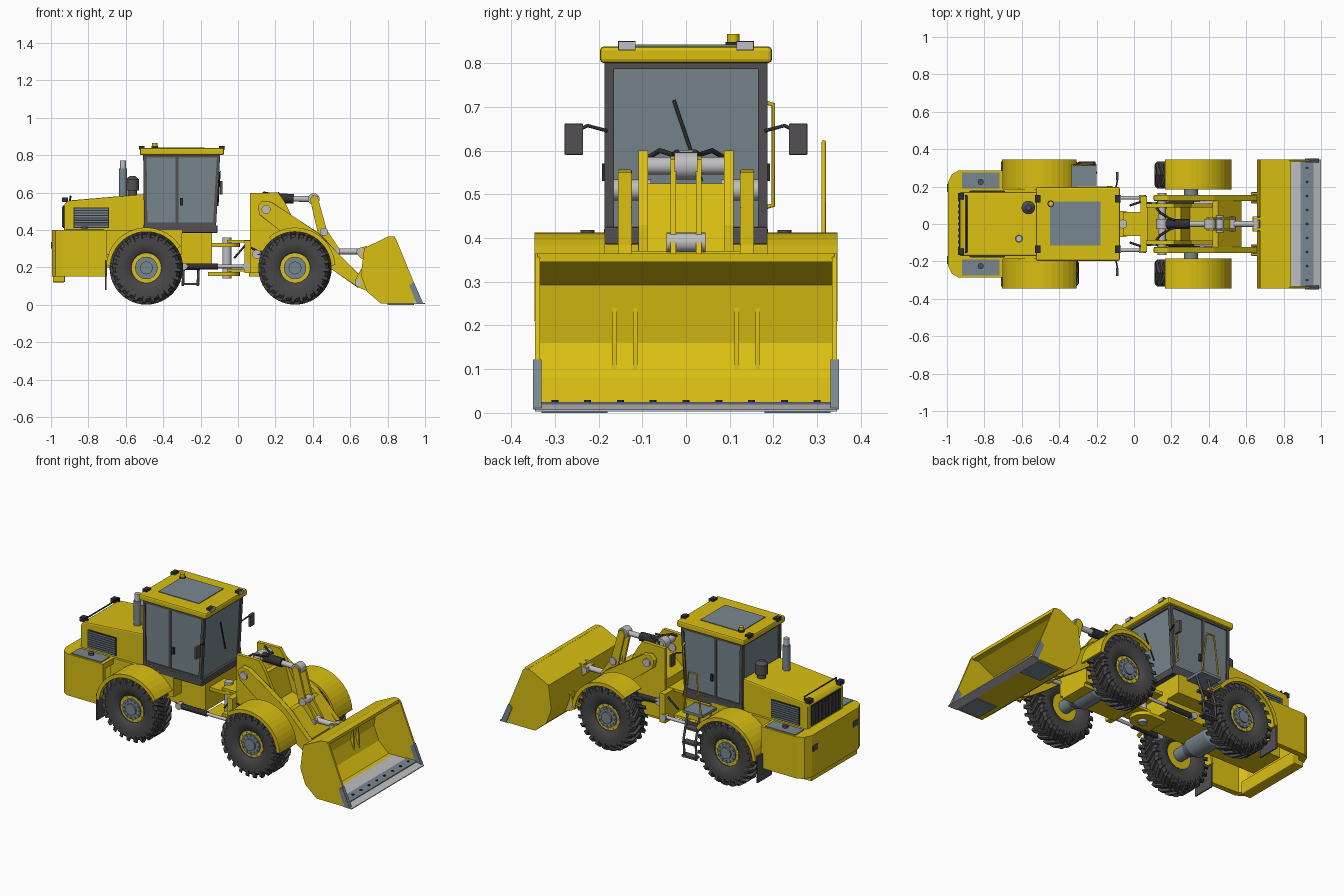
import bpy, bmesh, math
from mathutils import Vector

if "Cube" in bpy.data.objects:
    bpy.data.objects.remove(bpy.data.objects["Cube"])

def mat(name, r, g, b):
    m = bpy.data.materials.new(name)
    m.diffuse_color = (r, g, b, 1)
    m.use_nodes = True
    m.node_tree.nodes["Principled BSDF"].inputs["Base Color"].default_value = m.diffuse_color
    return m

YEL = mat("yellow_paint", 0.70, 0.52, 0.006)
TIRE = mat("tire_rubber", 0.065, 0.062, 0.065)
FRAME = mat("dark_frame", 0.085, 0.08, 0.085)
BLACK = mat("black", 0.03, 0.03, 0.033)
STEEL = mat("blue_grey_steel", 0.19, 0.245, 0.28)
GLASS = mat("glass", 0.185, 0.235, 0.265)
CHROME = mat("light_grey", 0.52, 0.52, 0.54)
S = (-1, 1)

def finish(name, bm, m, smooth=False):
    bmesh.ops.recalc_face_normals(bm, faces=bm.faces)
    me = bpy.data.meshes.new(name)
    bm.to_mesh(me); bm.free()
    me.materials.append(m)
    o = bpy.data.objects.new(name, me)
    bpy.context.collection.objects.link(o)
    if smooth:
        bpy.ops.object.select_all(action='DESELECT')
        o.select_set(True); bpy.context.view_layer.objects.active = o
        bpy.ops.object.shade_smooth_by_angle(angle=math.radians(35))
    return o

def prism(name, pts, a, b, m, bevel=0, axis='y'):
    """Extrude an (x,z) outline along y, or an (x,y) outline along z."""
    put = (lambda p, t: (p[0], t, p[1])) if axis == 'y' else (lambda p, t: (p[0], p[1], t))
    bm = bmesh.new()
    lo, hi = ([bm.verts.new(put(p, t)) for p in pts] for t in (a, b))
    bm.faces.new(lo); bm.faces.new(hi)
    for i in range(len(pts)):
        j = (i + 1) % len(pts)
        bm.faces.new((lo[i], lo[j], hi[j], hi[i]))
    if bevel:
        bmesh.ops.bevel(bm, geom=bm.edges[:], offset=bevel, segments=2, affect='EDGES', profile=0.5)
    return finish(name, bm, m)

def box(name, x0, x1, y0, y1, z0, z1, m, bevel=0):
    return prism(name, [(x0, z0), (x1, z0), (x1, z1), (x0, z1)], min(y0, y1), max(y0, y1), m, bevel)

def cyl(name, p, q, r, m, n=24, r2=None):
    p, q = Vector(p), Vector(q)
    bm = bmesh.new()
    bmesh.ops.create_cone(bm, cap_ends=True, segments=n, radius1=r, radius2=r if r2 is None else r2, depth=(q - p).length)
    rot = Vector((0, 0, 1)).rotation_difference(q - p).to_matrix()
    for v in bm.verts:
        v.co = rot @ v.co + (p + q) / 2
    return finish(name, bm, m, n > 8)

def tube(name, pts, r, m):
    c = bpy.data.curves.new(name, 'CURVE')
    c.dimensions = '3D'; c.bevel_depth = r; c.bevel_resolution = 2; c.use_fill_caps = True
    s = c.splines.new('POLY'); s.points.add(len(pts) - 1)
    for pt, co in zip(s.points, pts):
        pt.co = (*co, 1)
    c.materials.append(m)
    o = bpy.data.objects.new(name, c)
    bpy.context.collection.objects.link(o)

def lathe(name, prof, c, m, n=48):
    """Closed (radius, y) ring profile spun around the wheel axle."""
    bm = bmesh.new()
    rings = [[bm.verts.new((c[0] + r * math.cos(t), c[1] + y, c[2] + r * math.sin(t))) for r, y in prof]
             for t in (2 * math.pi * i / n for i in range(n))]
    for i in range(n):
        A, B = rings[i], rings[(i + 1) % n]
        for j in range(len(prof)):
            k = (j + 1) % len(prof)
            bm.faces.new((A[j], A[k], B[k], B[j]))
    return finish(name, bm, m, True)

def ram(name, p, q, split, r, m=BLACK):
    p, q = Vector(p), Vector(q)
    k = p.lerp(q, split)
    cyl(name + "_barrel", p, k, r, m); cyl(name + "_rod", k, q, r * 0.6, CHROME)
    for e in (p, q):
        cyl(name + "_eye", e - Vector((0, r, 0)), e + Vector((0, r, 0)), r * 1.2, CHROME)

# wheels: tire, chevron lugs, rim, hub, bolts
def wheel(cx, s):
    c = (cx, s * 0.262, 0.197)
    lathe("tire", [(0.08, -.05), (0.09, -.06), (0.13, -.068), (0.165, -.066), (0.18, -.05),
                   (0.18, .05), (0.165, .066), (0.13, .068), (0.09, .06), (0.08, .05)], c, TIRE)
    bm = bmesh.new()
    for k in range(24):
        for e in S:
            a = 2 * math.pi * (k + (0.5 if e > 0 else 0)) / 24
            v = []
            for y, da, r0, r1 in ((0, 0, .17, .196), (.055, .17, .165, .196), (.072, .2, .15, .182)):
                v.append([bm.verts.new((c[0] + r * math.cos(a + da + w), c[1] + e * y, c[2] + r * math.sin(a + da + w)))
                          for r, w in ((r0, -.06), (r0, .06), (r1, .05), (r1, -.05))])
            bm.faces.new(v[0]); bm.faces.new(v[2])
            for A, B in zip(v, v[1:]):
                for j in range(4):
                    bm.faces.new((A[j], A[(j + 1) % 4], B[(j + 1) % 4], B[j]))
    finish("tire_lugs", bm, TIRE)
    y = lambda d: c[1] + s * d
    cyl("wheel_rim", (cx, y(-.05), c[2]), (cx, y(.045), c[2]), .083, YEL, 40)
    cyl("wheel_hub", (cx, y(-.04), c[2]), (cx, y(.054), c[2]), .06, STEEL, 32)
    cyl("hub_cap", (cx, y(.05), c[2]), (cx, y(.064), c[2]), .034, STEEL)
    for k in range(12):
        t = k * math.pi / 6
        for r, d in ((.05, .059), (.071, .049)):
            px, pz = cx + r * math.cos(t), c[2] + r * math.sin(t)
            cyl("wheel_bolt", (px, y(.04), pz), (px, y(d), pz), .005, CHROME if r > .06 else STEEL, 6)

def arch(cx, a0, a1, r0=.203, r1=.216):
    ts = [math.radians(a0 + (a1 - a0) * i / 16) for i in range(17)]
    P = lambda r, t: (cx + r * math.cos(t), .197 + r * math.sin(t))
    return [P(r1, t) for t in ts] + [P(r0, t) for t in reversed(ts)]

for cx, a0, a1 in ((-0.49, 32, 176), (0.305, 4, 130)):
    cyl("axle", (cx, -.23, .197), (cx, .23, .197), .038, STEEL)
    cyl("differential", (cx, -.075, .197), (cx, .075, .197), .07, STEEL)
    for s in S:
        wheel(cx, s)
        cyl("axle_bell", (cx, s * .075, .197), (cx, s * .14, .197), .07, STEEL, 24, .038)
        prism("fender", arch(cx, a0, a1), *sorted((s * .185, s * .345)), YEL)
        prism("fender_lip", arch(cx, a0, a1, .194), *sorted((s * .339, s * .346)), YEL)

# rear body: hollow counterweight, deck, hood, chassis
plan = [(-.70, .285), (-.94, .285), (-.975, .265), (-.995, .22)]
inner = [(-.96, .21), (-.935, .25), (-.70, .26)]
U = plan + [(x, -y) for x, y in reversed(plan)] + [(x, -y) for x, y in reversed(inner)] + inner
prism("counterweight", U, .15, .385, YEL, axis='z')
box("counterweight_lower", -.99, -.925, -.22, .22, .12, .2, YEL, .006)
prism("rear_deck", plan + [(x, -y) for x, y in reversed(plan)], .365, .40, YEL, axis='z')
prism("hood", [(-.93, .39), (-.93, .535), (-.91, .557), (-.50, .592), (-.50, .39)], -.172, .172, YEL, .008)
box("rear_chassis", -.92, -.14, -.11, .11, .20, .40, YEL)
box("body_sides", -.72, -.30, -.187, .187, .27, .40, YEL)
box("rear_grille", -.936, -.92, -.14, .14, .41, .53, BLACK)
for i in range(9):
    box("rear_grille_slat", -.94, -.93, -.135 + i * .032, -.121 + i * .032, .415, .525, FRAME)
tube("hood_handle", [(-.90, -.15, .555), (-.895, -.15, .58), (-.895, .15, .58), (-.90, .15, .555)], .005, BLACK)
for s in S:
    box("side_grille", -.88, -.69, s * .168, s * .176, .41, .52, BLACK)
    for i in range(8):
        box("side_grille_slat", -.875, -.695, s * .17, s * .179, .416 + i * .013, .423 + i * .013, STEEL)
    box("deck_plate", -.92, -.72, s * .19, s * .275, .398, .405, STEEL)
    box("rear_light", -.999, -.97, s * .17, s * .215, .30, .335, FRAME)
    box("rear_work_light", -.94, -.91, s * .13, s * .165, .55, .575, BLACK)
    box("mud_flap", -.712, -.704, s * .20, s * .335, .08, .24, FRAME)
    cyl("deck_cap", (-.82, s * .225, .4), (-.82, s * .225, .418), .016, FRAME, 16)
cyl("exhaust_base", (-.615, -.078, .57), (-.615, -.078, .73), .021, STEEL)
cyl("exhaust_tip", (-.615, -.078, .73), (-.615, -.078, .772), .016, CHROME)
cyl("air_intake_neck", (-.565, .088, .57), (-.565, .088, .62), .025, FRAME)
cyl("air_intake", (-.565, .088, .61), (-.565, .088, .67), .036, FRAME)
cyl("air_intake_cap", (-.565, .088, .67), (-.565, .088, .688), .036, FRAME, 24, .015)

# cab: glass block, posts, roof, mirrors
box("cab_floor", -.505, -.11, -.187, .187, .385, .425, FRAME, .004)
prism("cab_glass", [(-.495, .42), (-.125, .42), (-.102, .805), (-.50, .805)], -.179, .179, GLASS)
for s in S:
    y0, y1 = sorted((s * .165, s * .186))
    prism("rear_post", [(-.502, .41), (-.484, .41), (-.489, .805), (-.507, .805)], y0, y1, FRAME)
    prism("front_post", [(-.135, .41), (-.118, .41), (-.095, .805), (-.112, .805)], y0, y1, FRAME)
    box("door_post", -.333, -.317, s * .17, s * .184, .42, .80, FRAME)
    box("cab_top_rail", -.50, -.10, s * .17, s * .185, .787, .805, FRAME)
    box("cab_bottom_rail", -.50, -.12, s * .17, s * .185, .42, .44, FRAME)
    box("door_handle", -.31, -.295, s * .18, s * .192, .53, .57, BLACK)
    tube("mirror_arm", [(-.10, s * .18, .645), (-.09, s * .225, .657), (-.09, s * .25, .645)], .004, BLACK)
    box("mirror", -.097, -.082, s * .235, s * .278, .59, .662, FRAME, .003)
    for x in (-.515, -.088):
        box("roof_lamp", x - .014, x + .014, s * .115, s * .155, .829, .85, BLACK)
    box("lamp_lens", -.076, -.070, s * .116, s * .154, .83, .849, CHROME)
for x0, x1, nm in ((-.507, -.485, "rear"), (-.114, -.095, "front")):
    box(nm + "_header", x0, x1, -.18, .18, .787, .805, FRAME)
box("roof", -.525, -.075, -.197, .197, .80, .838, YEL, .009)
box("roof_panel", -.45, -.18, -.115, .12, .834, .842, STEEL)
cyl("beacon_base", (-.445, .108, .835), (-.445, .108, .848), .018, BLACK)
cyl("beacon", (-.445, .108, .848), (-.445, .108, .866), .014, YEL)
tube("wiper", [(-.108, .035, .53), (-.096, -.028, .715)], .004, BLACK)

# ladder, step platform and handrails on the left side
box("step_platform", -.335, -.20, .19, .32, .365, .38, STEEL)
box("tool_box", -.30, -.14, .10, .20, .27, .385, YEL)
for x in (-.285, -.205):
    tube("ladder_rail", [(x, .27, .37), (x - .005, .32, .22), (x - .01, .325, .10)], .007, FRAME)
for z, y in ((.11, .322), (.19, .318), (.27, .30)):
    box("ladder_step", -.295, -.205, y - .03, y + .012, z - .005, z + .007, FRAME)
tube("platform_handrail", [(-.32, .315, .38), (-.29, .315, .62), (-.24, .315, .62), (-.205, .315, .38)], .005, YEL)
tube("cab_handrail", [(-.14, .18, .47), (-.14, .20, .475), (-.12, .20, .705), (-.12, .18, .71)], .005, YEL)

# articulation joint and steering rams
for z in (.155, .31):
    box("rear_hinge_plate", -.16, -.06, -.07, .07, z, z + .02, YEL)
    cyl("hinge_eye", (-.06, 0, z), (-.06, 0, z + .02), .07, YEL)
    box("front_hinge_plate", -.06, .07, -.065, .065, z + .022, z + .037, YEL)
cyl("hinge_pin", (-.06, 0, .14), (-.06, 0, .36), .024, CHROME)
box("front_bulkhead", .035, .07, -.15, .15, .17, .345, YEL)
for s in S:
    ram("steering", (-.29, s * .14, .205), (.045, s * .14, .205), .55, .016)

# front frame and loader tower
box("front_frame", .06, .42, -.09, .09, .15, .33, YEL)
prism("tower_plate_bridge", [(.07, .3), (.07, .40), (.22, .525), (.25, .525), (.30, .36), (.42, .33)], -.095, .095, YEL)
for s in S:
    y0, y1 = sorted((s * .087, s * .109))
    prism("tower_side", [(.065, .17), (.065, .597), (.215, .60), (.25, .55), (.31, .43), (.42, .35), (.42, .17)], y0, y1, YEL)
    y0, y1 = sorted((s * .124, s * .156))
    prism("boom_arm", [(.115, .48), (.105, .53), (.13, .557), (.18, .55), (.30, .47), (.43, .385), (.56, .25), (.672, .14),
                       (.668, .10), (.64, .092), (.50, .19), (.37, .29), (.22, .40)], y0, y1, YEL, .003)
    cyl("boom_pivot_pin", (.15, s * .08, .51), (.15, s * .166, .51), .024, CHROME)
    cyl("bucket_pin", (.645, s * .11, .12), (.645, s * .17, .12), .018, CHROME)
    ram("lift", (.10, s * .098, .27), (.50, s * .115, .255), .55, .02)
    for d in (-.024, .024):
        prism("bucket_bracket", [(.685, .24), (.63, .14), (.625, .105), (.65, .09), (.70, .07)], s * .14 + d - .005, s * .14 + d + .005, YEL)
    prism("bell_crank", [(.385, .565), (.40, .588), (.425, .58), (.475, .40), (.545, .295), (.535, .265), (.50, .275), (.43, .37)],
          *sorted((s * .023, s * .036)), YEL)
    prism("link_bracket", [(.69, .315), (.635, .30), (.635, .27), (.68, .23)], *sorted((s * .022, s * .034)), YEL)
    tube("hydraulic_hose", [(.12, s * .085, .585), (.14, s * .06, .60), (.19, s * .03, .59), (.22, s * .02, .597)], .006, BLACK)
    tube("front_frame_hose", [(-.02, s * .10, .25), (.04, s * .12, .32), (.12, s * .10, .28)], .006, BLACK)
prism("boom_cross_beam", [(.42, .37), (.45, .37), (.575, .23), (.55, .20), (.42, .31)], -.125, .125, YEL)
cyl("tower_pin", (.15, -.09, .565), (.15, .09, .565), .02, CHROME)
cyl("bell_crank_pin", (.46, -.045, .39), (.46, .045, .39), .022, CHROME)
ram("tilt", (.15, 0, .57), (.405, 0, .565), .58, .026)
cyl("bucket_link", (.52, 0, .285), (.655, 0, .285), .016, CHROME)
for x in (.525, .652):
    cyl("bucket_link_pin", (x, -.04, .285), (x, .04, .285), .018, CHROME)

# bucket: shell, sides, wear plates, cutting edge
outer = [(.835, .362), (.80, .364), (.675, .303), (.657, .16), (.69, .07), (.765, .006), (.965, .006)]
inside = [(.965, .018), (.77, .02), (.705, .08), (.673, .16), (.69, .292), (.80, .347), (.835, .348)]
prism("bucket_shell", outer + inside, -.338, .338, YEL)
box("bucket_top_lip", .815, .84, -.34, .34, .345, .364, YEL)
box("bucket_wear_plate", .80, .90, -.332, .332, .017, .022, CHROME)
box("bucket_bolt_plate", .89, .96, -.336, .336, .018, .025, STEEL)
prism("cutting_edge", [(.94, .003), (1, .003), (1, .008), (.96, .02), (.94, .02)], -.345, .345, CHROME)
for i in range(9):
    y = -.30 + i * .075
    cyl("edge_bolt", (.925, y, .02), (.925, y, .029), .008, BLACK, 6)
for s in S:
    prism("bucket_side", outer[1:] + [(.985, .01), (.845, .352), (.83, .364)], *sorted((s * .334, s * .345)), YEL)
    prism("side_cutter", [(.915, .105), (.94, .122), (.99, .008), (.955, .008)], *sorted((s * .33, s * .35)), STEEL)
    box("bucket_skid", .80, .94, s * .18, s * .33, 0, .007, STEEL)
